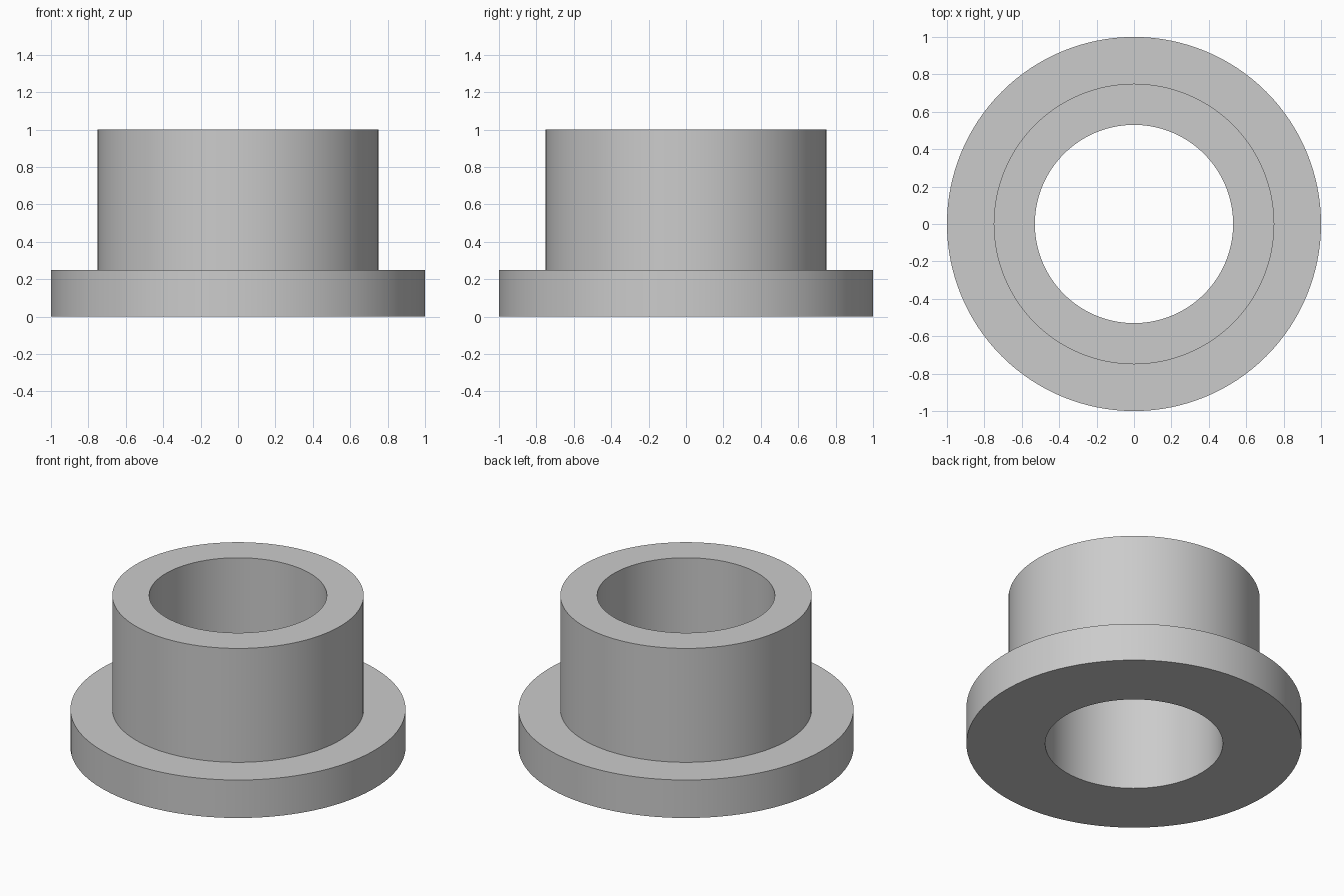
import bpy
import bmesh
from math import cos, sin, tau, radians

cube = bpy.data.objects.get("Cube")
if cube:
    bpy.data.objects.remove(cube, do_unlink=True)

SEGMENTS = 128
BORE, SLEEVE, FLANGE = 0.53, 0.75, 1.0
FLANGE_TOP, HEIGHT = 0.25, 1.0

# Plain grey material
grey = bpy.data.materials.new("plain_grey")
grey.use_nodes = True
colour = (0.6, 0.6, 0.6, 1)
grey.diffuse_color = colour
grey.node_tree.nodes["Principled BSDF"].inputs["Base Color"].default_value = colour


def lathe(name, profile):
    """Revolve a closed (radius, height) profile around z."""
    bm = bmesh.new()
    rings = [[bm.verts.new((r * cos(tau * i / SEGMENTS), r * sin(tau * i / SEGMENTS), z))
              for i in range(SEGMENTS)] for r, z in profile]
    for k, low in enumerate(rings):
        high = rings[(k + 1) % len(rings)]
        for i in range(SEGMENTS):
            j = (i + 1) % SEGMENTS
            bm.faces.new((low[i], low[j], high[j], high[i]))
    bmesh.ops.recalc_face_normals(bm, faces=bm.faces)
    mesh = bpy.data.meshes.new(name)
    bm.to_mesh(mesh)
    bm.free()
    mesh.materials.append(grey)
    obj = bpy.data.objects.new(name, mesh)
    bpy.context.collection.objects.link(obj)
    return obj


# Flanged bushing: wide flange, upright sleeve and through bore
bushing = lathe("flanged_bushing", [
    (BORE, 0), (FLANGE, 0), (FLANGE, FLANGE_TOP),
    (SLEEVE, FLANGE_TOP), (SLEEVE, HEIGHT), (BORE, HEIGHT)])

# Smooth walls with crisp rims
bpy.ops.object.select_all(action="DESELECT")
bushing.select_set(True)
bpy.context.view_layer.objects.active = bushing
bpy.ops.object.shade_smooth_by_angle(angle=radians(30))
